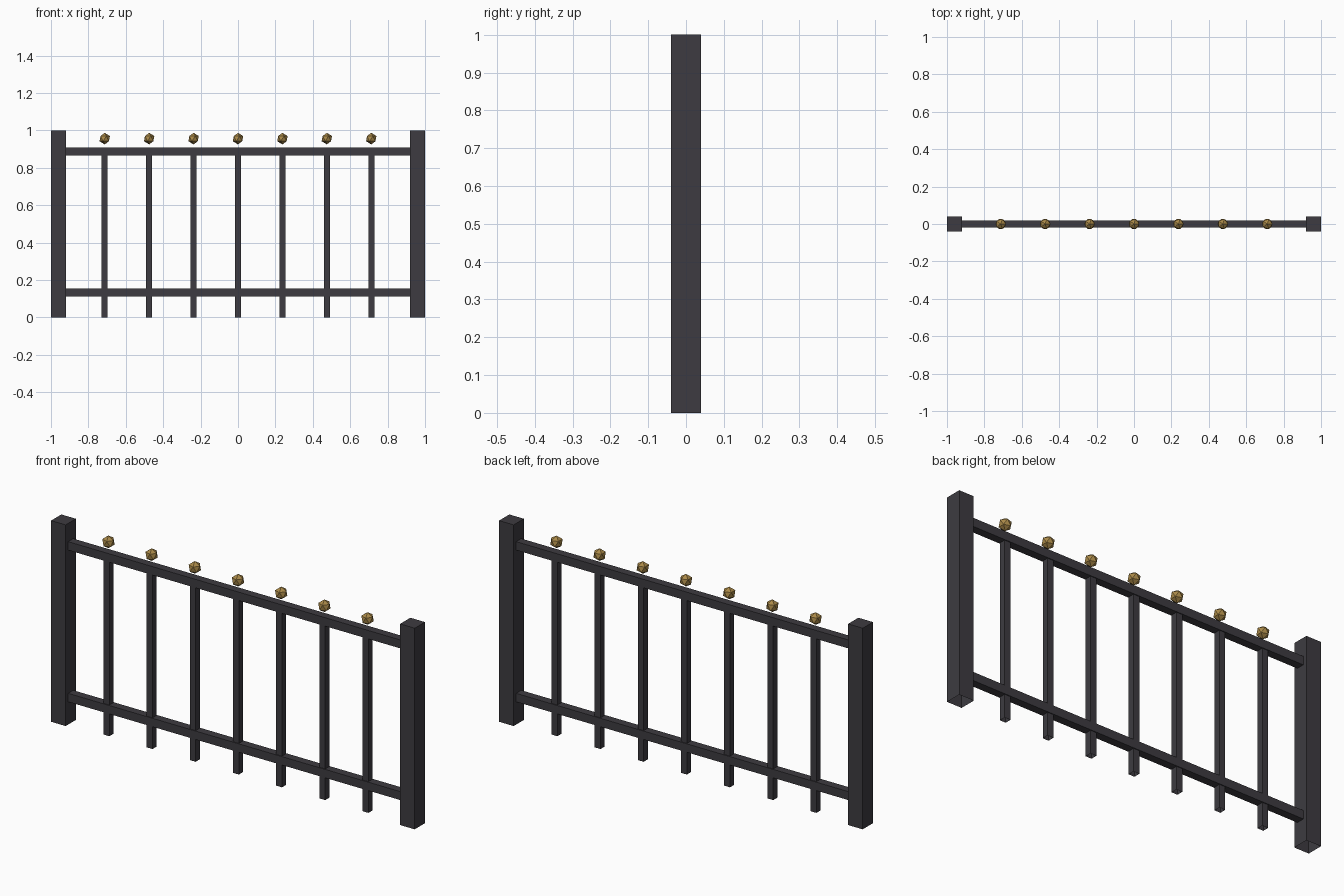
import bpy, bmesh
from mathutils import Vector

if "Cube" in bpy.data.objects:
    bpy.data.objects.remove(bpy.data.objects["Cube"])


def material(name, colour):
    m = bpy.data.materials.new(name)
    m.diffuse_color = (*colour, 1)
    m.use_nodes = True
    m.node_tree.nodes["Principled BSDF"].inputs["Base Color"].default_value = m.diffuse_color
    return m


iron = material("dark iron", (0.047, 0.044, 0.052))
brass = material("aged brass", (0.40, 0.25, 0.065))


def finish(name, bm, mat):
    me = bpy.data.meshes.new(name)
    bm.to_mesh(me)
    bm.free()
    me.materials.append(mat)
    ob = bpy.data.objects.new(name, me)
    bpy.context.collection.objects.link(ob)
    return ob


def bar(name, lo, hi, open_bottom=False):
    """Box between two corners, optionally hollow underneath."""
    lo, hi = Vector(lo), Vector(hi)
    bm = bmesh.new()
    bmesh.ops.create_cube(bm, size=1)
    bmesh.ops.scale(bm, vec=hi - lo, verts=bm.verts)
    bmesh.ops.translate(bm, vec=(lo + hi) / 2, verts=bm.verts)
    if open_bottom:
        bm.normal_update()
        under = [f for f in bm.faces if f.normal.z < -0.9]
        bmesh.ops.delete(bm, geom=under, context='FACES')
    return finish(name, bm, iron)


# End posts
for side, x in (("left", -0.96), ("right", 0.96)):
    bar(side + "_post", (x - 0.04, -0.04, 0), (x + 0.04, 0.04, 1), True)

# Horizontal rails
for name, z in (("lower_rail", 0.134), ("upper_rail", 0.888)):
    bar(name, (-0.925, -0.02, z - 0.021), (0.925, 0.02, z + 0.021))

# Balusters with a faceted ball floating above each
for i in range(7):
    x = (i - 3) * 0.2375
    bar(f"baluster_{i + 1}", (x - 0.016, -0.016, 0), (x + 0.016, 0.016, 0.88), True)
    bm = bmesh.new()
    bmesh.ops.create_icosphere(bm, subdivisions=1, radius=0.031)
    bmesh.ops.translate(bm, vec=(x, 0, 0.956), verts=bm.verts)
    finish(f"ball_finial_{i + 1}", bm, brass)
